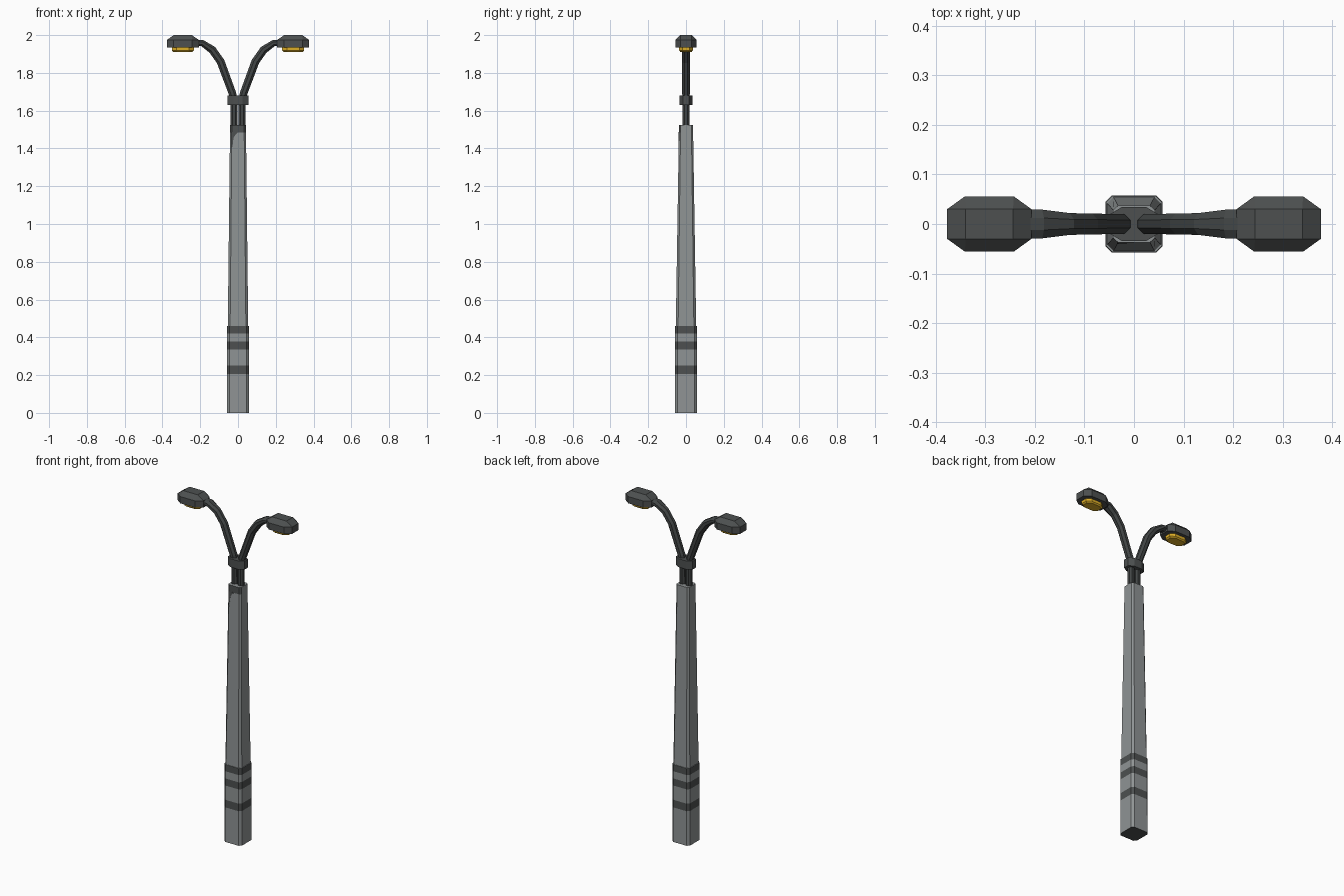
import bpy, bmesh, math
from mathutils import Vector

if "Cube" in bpy.data.objects:
    bpy.data.objects.remove(bpy.data.objects["Cube"])


def material(name, rgb):
    m = bpy.data.materials.new(name)
    m.diffuse_color = (*rgb, 1)
    m.use_nodes = True
    m.node_tree.nodes["Principled BSDF"].inputs["Base Color"].default_value = m.diffuse_color
    return m


GREY = material("concrete grey", (0.275, 0.295, 0.298))
DARK = material("dark grey", (0.075, 0.081, 0.081))
CHARCOAL = material("charcoal", (0.055, 0.061, 0.061))
AMBER = material("amber lamp", (0.72, 0.42, 0.02))


def loft(name, rings, mats, mirror=False):
    """Skin a list of equal-length point rings and cap both ends."""
    bm = bmesh.new()
    vs = [[bm.verts.new(p) for p in r] for r in rings]
    n = len(rings[0])
    for a, b in zip(vs, vs[1:]):
        for i in range(n):
            j = (i + 1) % n
            bm.faces.new((a[i], a[j], b[j], b[i]))
    bm.faces.new(vs[0][::-1])
    bm.faces.new(vs[-1])
    return finish(name, bm, mats, mirror)


def finish(name, bm, mats, mirror=False):
    bmesh.ops.recalc_face_normals(bm, faces=bm.faces)
    me = bpy.data.meshes.new(name)
    bm.to_mesh(me)
    bm.free()
    for m in mats:
        me.materials.append(m)
    ob = bpy.data.objects.new(name, me)
    bpy.context.collection.objects.link(ob)
    if mirror:
        ob.modifiers.new("mirror", 'MIRROR').use_axis[0] = True
    return ob


def octagon(z, hx, hy, cx, cy, x0=0.0):
    """Rectangle with cut corners at height z."""
    return [(x0 + x, y, z) for x, y in (
        (hx - cx, -hy), (hx, -hy + cy), (hx, hy - cy), (hx - cx, hy),
        (-hx + cx, hy), (-hx, hy - cy), (-hx, -hy + cy), (-hx + cx, -hy))]


# Tapered pole: wider foot section, rings placed at the stripe edges
def upper(z):
    t = (z - 0.46) / (1.525 - 0.46)
    return z, 0.054 - 0.012 * t, 0.054 - 0.017 * t


stripes = [(0.205, 0.25), (0.335, 0.377), (0.42, 0.46)]
sizes = [(0, 0.058, 0.058)]
sizes += [(z, 0.057, 0.057) for s in stripes for z in s]
sizes += [upper(0.46), upper(1.485), upper(1.525)]
pole = loft("pole", [octagon(z, x, y, x * 0.23, y * 0.23) for z, x, y in sizes],
            [GREY, DARK])
for f in pole.data.polygons:
    z = f.center.z
    striped = abs(f.normal.z) < 0.5 and any(a < z < b for a, b in stripes)
    painted = z > 1.485 and f.normal.y < -0.3
    if striped or painted or f.normal.z < -0.9:
        f.material_index = 1

# Ragged dark patch on the front near the top
patch = [(-0.034, 1.405), (-0.029, 1.41), (-0.024, 1.455), (-0.012, 1.475),
         (0.0, 1.486), (-0.034, 1.486)]
loft("front_patch", [[(x, -upper(z)[2] - d, z) for x, z in patch]
                     for d in (-0.002, 0.001)], [DARK])

# Clamp that holds both arms
loft("arm_collar", [octagon(z, 0.055, 0.034, 0.03, 0.018) for z in (1.63, 1.68)],
     [DARK])

# Curved arm: x, z, half width in y, half thickness
path = [(0.021, 1.5, 0.018, 0.018), (0.021, 1.655, 0.018, 0.018),
        (0.029, 1.69, 0.02, 0.02), (0.092, 1.86, 0.021, 0.021),
        (0.136, 1.922, 0.022, 0.021), (0.188, 1.957, 0.029, 0.017),
        (0.23, 1.96, 0.029, 0.017)]
rings = []
for i, (x, z, ry, rn) in enumerate(path):
    a, b = path[max(i - 1, 0)], path[min(i + 1, len(path) - 1)]
    t = Vector((b[0] - a[0], 0, b[1] - a[1])).normalized()
    side = Vector((t.z, 0, -t.x))
    ring = []
    for k in range(8):
        ang = math.tau * (k + 0.5) / 8
        c, s = math.cos(ang) / math.cos(math.pi / 8), math.sin(ang) / math.cos(math.pi / 8)
        ring.append(Vector((x, 0, z)) + side * rn * c + Vector((0, ry * s, 0)))
    rings.append(ring)
loft("curved_arm", rings, [CHARCOAL], mirror=True)

# Lamp housing: octagonal box with a hipped lid
HX = 0.292
base = octagon(1.934, 0.085, 0.056, 0.036, 0.026, HX)
rim = octagon(1.974, 0.085, 0.056, 0.036, 0.026, HX)
lid = octagon(2.0, 0.048, 0.03, 0.0, 0.0, HX)
bm = bmesh.new()
lower, mid = [[bm.verts.new(p) for p in r] for r in (base, rim)]
corners = [bm.verts.new(lid[i]) for i in (0, 2, 4, 6)]
top = [corners[i // 2] for i in range(8)]
for i in range(8):
    j = (i + 1) % 8
    bm.faces.new((lower[i], lower[j], mid[j], mid[i]))
    if top[i] is top[j]:
        bm.faces.new((mid[i], mid[j], top[i]))
    else:
        bm.faces.new((mid[i], mid[j], top[j], top[i]))
bm.faces.new(corners)
bm.faces.new(lower[::-1])
finish("lamp_housing", bm, [DARK], mirror=True)

# Amber lens under the housing
loft("lamp_lens", [octagon(1.911, 0.05, 0.03, 0.022, 0.015, HX),
                   octagon(1.918, 0.058, 0.036, 0.025, 0.018, HX),
                   octagon(1.936, 0.058, 0.036, 0.025, 0.018, HX)],
     [AMBER], mirror=True)
